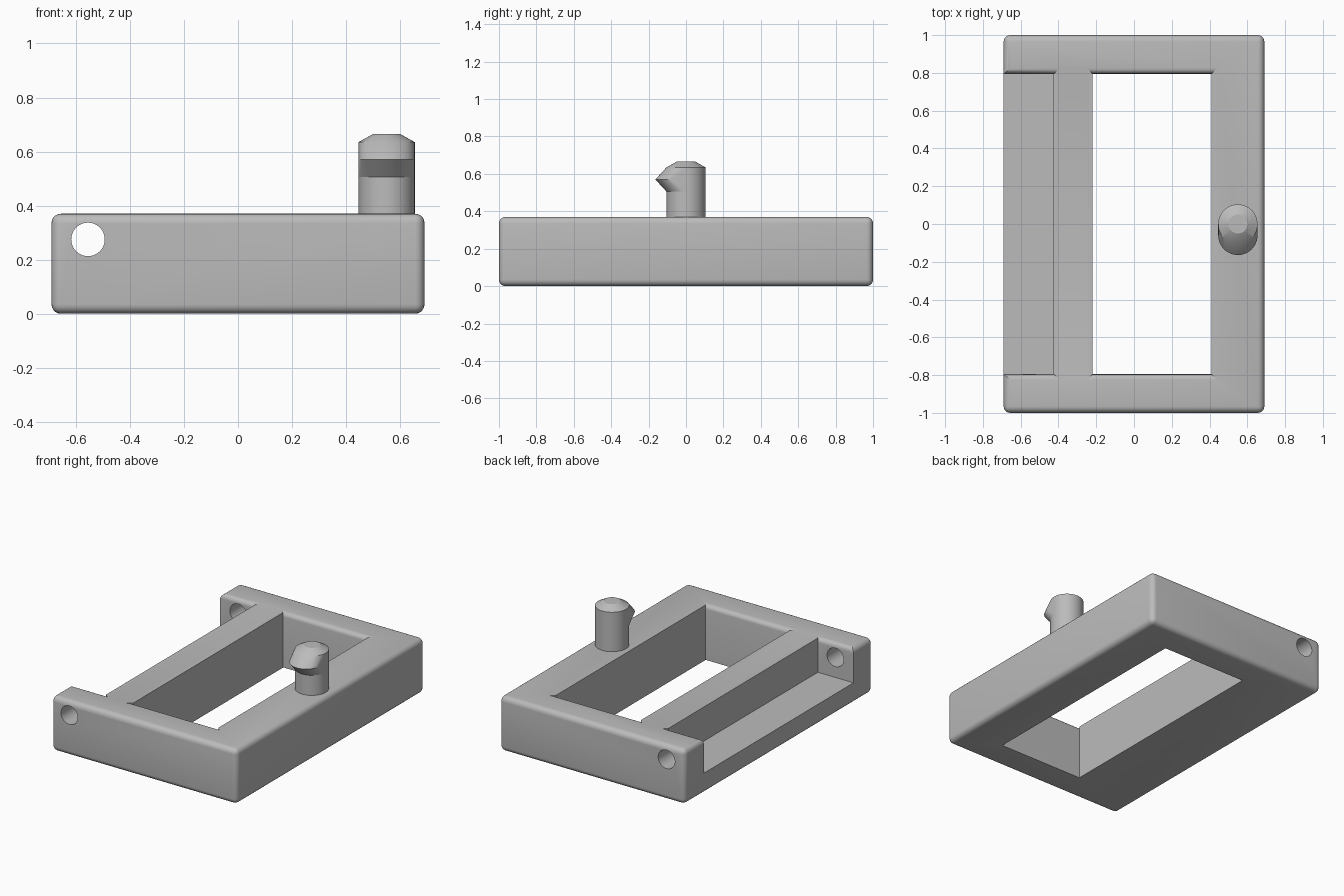
import bpy, bmesh, math
from mathutils import Vector

default = bpy.data.objects.get("Cube")
if default:
    bpy.data.objects.remove(default, do_unlink=True)

HX, HY, H, R = 0.69, 1.0, 0.37, 0.035

grey = bpy.data.materials.new("plain grey")
grey.use_nodes = True
grey.diffuse_color = (0.5, 0.5, 0.5, 1)
grey.node_tree.nodes["Principled BSDF"].inputs["Base Color"].default_value = (0.5, 0.5, 0.5, 1)


def make_object(name, bm):
    bmesh.ops.recalc_face_normals(bm, faces=bm.faces)
    mesh = bpy.data.meshes.new(name)
    bm.to_mesh(mesh)
    bm.free()
    mesh.materials.append(grey)
    obj = bpy.data.objects.new(name, mesh)
    bpy.context.collection.objects.link(obj)
    return obj


def activate(obj):
    bpy.ops.object.select_all(action="DESELECT")
    obj.select_set(True)
    bpy.context.view_layer.objects.active = obj


def smooth(obj):
    activate(obj)
    bpy.ops.object.shade_smooth_by_angle(angle=math.radians(28))


def ring(y, z, r, x=0.55, count=48):
    return [Vector((x + r * math.cos(a), y + r * math.sin(a), z))
            for a in (2 * math.pi * i / count for i in range(count))]


def loft(loops):
    """Closed skin through loops of equal length."""
    bm = bmesh.new()
    rows = [[bm.verts.new(p) for p in loop] for loop in loops]
    for low, high in zip(rows, rows[1:]):
        for i in range(len(low)):
            j = (i + 1) % len(low)
            bm.faces.new((low[i], low[j], high[j], high[i]))
    bm.faces.new(rows[0][::-1])
    bm.faces.new(rows[-1])
    return bm


def pocket(name, x0, x1, floor):
    """Cutter whose two short top edges flare out into rounded lips."""
    levels = [(floor, 0.0004), (H - 0.03, 0.0005)]
    for i in range(1, 6):
        a = i * math.pi / 10
        levels.append((H - 0.03 + 0.03 * math.sin(a), 0.0005 + 0.03 * (1 - math.cos(a))))
    levels.append((H + 0.05, 0.0306))
    y = 0.795
    loops = []
    for z, o in levels:
        half = [(x1, y), (x1 + o, y + o), (x0 - o, y + o), (x0, y)]
        pts = half + [(px, -py) for px, py in reversed(half)]
        loops.append([Vector((px, py, z)) for px, py in pts])
    return make_object(name, loft(loops))


# Frame block with rounded outer edges
bm = bmesh.new()
bmesh.ops.create_cube(bm, size=1)
for v in bm.verts:
    v.co = (v.co.x * 2 * HX, v.co.y * 2 * HY, (v.co.z + 0.5) * H)
bmesh.ops.bevel(bm, geom=bm.edges[:], offset=R, segments=5, profile=0.5, affect="EDGES")
frame = make_object("frame", bm)

# Cutters: through window, open side recess, hinge bore
window = pocket("window_cutter", -0.22, 0.41, -0.1)
recess = pocket("recess_cutter", -0.9, -0.425, 0.14)
bore_rings = [[Vector((p.x, y, p.y)) for p in ring(0.275, 0, 0.062, -0.555)] for y in (-1.2, 1.2)]
bore = make_object("bore_cutter", loft(bore_rings))

activate(frame)
for cutter in (window, recess, bore):
    mod = frame.modifiers.new("cut", "BOOLEAN")
    mod.operation = "DIFFERENCE"
    mod.solver = "EXACT"
    mod.object = cutter
    bpy.ops.object.modifier_apply(modifier=mod.name)
for cutter in (window, recess, bore):
    bpy.data.objects.remove(cutter, do_unlink=True)
smooth(frame)

# Latch pin shaft
smooth(make_object("latch_shaft", loft([ring(0, H - 0.02, 0.104), ring(0, 0.52, 0.104)])))

# Latch head with forward hook and chamfered top
bm = bmesh.new()
for y, z, r in ((0, 0.505, 0.104), (-0.06, 0.57, 0.104), (0, 0.635, 0.104), (0, 0.665, 0.05)):
    for p in ring(y, z, r):
        bm.verts.new(p)
hull = bmesh.ops.convex_hull(bm, input=bm.verts[:])
junk = {g for g in hull["geom_interior"] + hull["geom_unused"] if isinstance(g, bmesh.types.BMVert)}
bmesh.ops.delete(bm, geom=list(junk), context="VERTS")
bmesh.ops.dissolve_limit(bm, angle_limit=0.01, verts=bm.verts[:], edges=bm.edges[:])
smooth(make_object("latch_head", bm))
